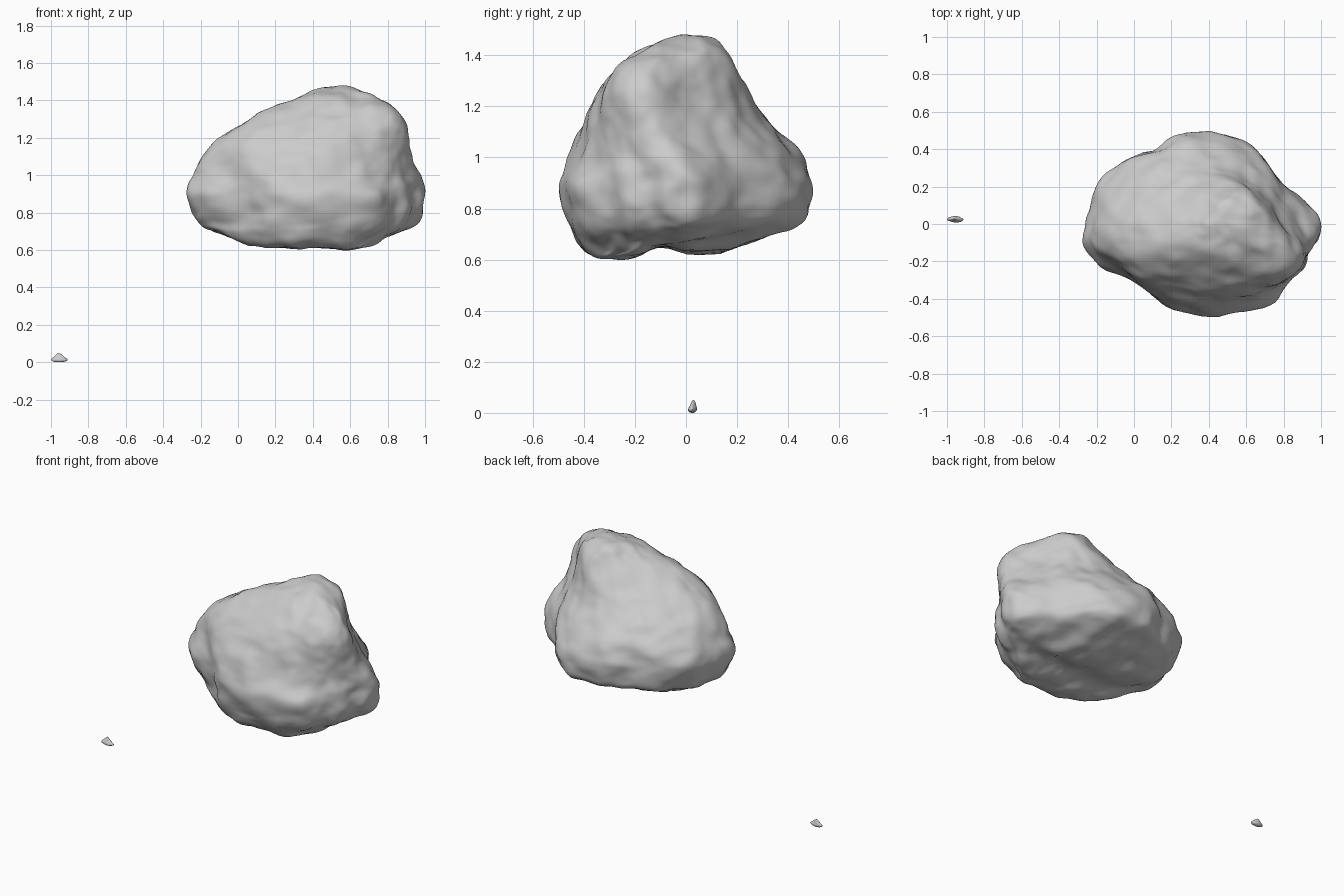
import bpy, bmesh, math
from mathutils import Vector, noise

cube = bpy.data.objects.get("Cube")
if cube:
    bpy.data.objects.remove(cube, do_unlink=True)

# Stone grey
stone = bpy.data.materials.new("stone_grey")
stone.use_nodes = True
grey = (0.6, 0.6, 0.6, 1)
stone.diffuse_color = grey
bsdf = stone.node_tree.nodes["Principled BSDF"]
bsdf.inputs["Base Color"].default_value = grey
bsdf.inputs["Roughness"].default_value = 0.9


def spline(points, t, closed=False):
    """Catmull-Rom sample at t in 0..1."""
    n = len(points)
    s = t * (n if closed else n - 1)
    i = min(int(s), n - 1 if closed else n - 2)
    f = s - i

    def at(k):
        return Vector(points[k % n] if closed else points[max(0, min(n - 1, k))])
    a, b, c, d = (at(i + k) for k in (-1, 0, 1, 2))
    return 0.5 * (2 * b + (c - a) * f + (2 * a - 5 * b + 4 * c - d) * f ** 2
                  + (3 * b - a - 3 * c + d) * f ** 3)


def unit(plan):
    """Scale an outline into the 0..1 square."""
    xs, ys = zip(*plan)
    return [((x - min(xs)) / (max(xs) - min(xs)),
             (y - min(ys)) / (max(ys) - min(ys))) for x, y in plan]


def rock(name, base, crown, levels, segments, rings, bump, groove=0):
    """Loft base outline into crown outline through (z, x_min, x_max, y_min, y_max)."""
    base, crown = unit(base), unit(crown)
    z_low, z_high = levels[0][0], levels[-1][0]
    bm = bmesh.new()
    loops = []
    for j in range(rings):
        z, x0, x1, y0, y1 = spline(levels, j / (rings - 1))
        blend = max(0, min(1, ((z - z_low) / (z_high - z_low) - .35) / .4))
        loop = []
        for i in range(segments):
            u, v = spline(base, i / segments, True).lerp(
                spline(crown, i / segments, True), blend)
            loop.append(bm.verts.new((x0 + (x1 - x0) * u, y0 + (y1 - y0) * v, z)))
        loops.append(loop)
    for lo, hi in zip(loops, loops[1:]):
        for i in range(segments):
            k = (i + 1) % segments
            bm.faces.new((lo[i], lo[k], hi[k], hi[i]))
    bm.faces.new(loops[0][::-1])
    bm.faces.new(loops[-1])
    # Groove between the two lobes of the underside
    for v in bm.verts:
        low = max(0, 1 - (v.co.z - z_low) / .12)
        v.co.z += groove * low * math.exp(-((v.co.y + .1) / .08) ** 2)
    # Soften the lofted ridges
    for _ in range(3):
        bmesh.ops.smooth_vert(bm, verts=bm.verts, factor=.5, use_axis_x=True,
                              use_axis_y=True, use_axis_z=True)
    bm.normal_update()
    # Weathered lumps: broad swells plus finer creases
    moves = []
    for v in bm.verts:
        p = v.co
        h = noise.noise(p * 4.3) + 0.6 * noise.noise(p * 10) + 0.15 * noise.noise(p * 22)
        moves.append(v.normal * h * bump)
    for v, m in zip(bm.verts, moves):
        v.co += m
    mesh = bpy.data.meshes.new(name)
    bm.to_mesh(mesh)
    bm.free()
    mesh.materials.append(stone)
    obj = bpy.data.objects.new(name, mesh)
    bpy.context.collection.objects.link(obj)
    bpy.ops.object.select_all(action="DESELECT")
    obj.select_set(True)
    bpy.context.view_layer.objects.active = obj
    bpy.ops.object.shade_smooth_by_angle(angle=math.radians(50))


# Outlines from above, counter-clockwise: wide base, and crown cut back at back left
base = [(.99, .03), (.9, .14), (.78, .25), (.65, .4), (.48, .485), (.24, .49),
        (.1, .4), (-.08, .34), (-.21, .2), (-.24, .08), (-.27, -.07), (-.2, -.2),
        (0, -.32), (.18, -.44), (.45, -.49), (.72, -.43), (.82, -.31),
        (.9, -.24), (.94, -.15), (.99, -.07)]
crown = [(1, -.35), (.9, -.05), (.75, .25), (.58, .55), (.38, .8), (.15, .96),
         (-.1, 1), (-.4, .88), (-.65, .66), (-.85, .4), (-.97, .1), (-.99, -.2),
         (-.88, -.5), (-.6, -.78), (-.2, -.95), (.2, -1), (.55, -.97), (.78, -.9),
         (.92, -.75), (.99, -.55)]

boulder_levels = [(.603, .42, .56, -.28, -.24), (.612, .25, .66, -.36, -.15),
                  (.64, 0, .76, -.41, .12), (.695, -.14, .87, -.445, .34),
                  (.74, -.2, .95, -.46, .45), (.8, -.24, .985, -.475, .48),
                  (.9, -.27, .99, -.49, .485), (1, -.25, .96, -.46, .455),
                  (1.1, -.2, .93, -.42, .375), (1.2, -.1, .91, -.365, .28),
                  (1.3, .06, .88, -.31, .22), (1.4, .27, .8, -.21, .155),
                  (1.45, .37, .68, -.12, .1), (1.47, .44, .49, 0, .03)]
rock("boulder", base, crown, boulder_levels, 120, 90, .022, .04)

# Tiny stray stone beside it
pebble_levels = [(0, -.97, -.95, .02, .03), (.005, -.99, -.92, .01, .038),
                 (.015, -1, -.91, .008, .043), (.03, -.985, -.93, .016, .04),
                 (.043, -.97, -.945, .022, .036), (.05, -.962, -.958, .027, .03)]
rock("pebble", base, crown, pebble_levels, 40, 24, .001)
